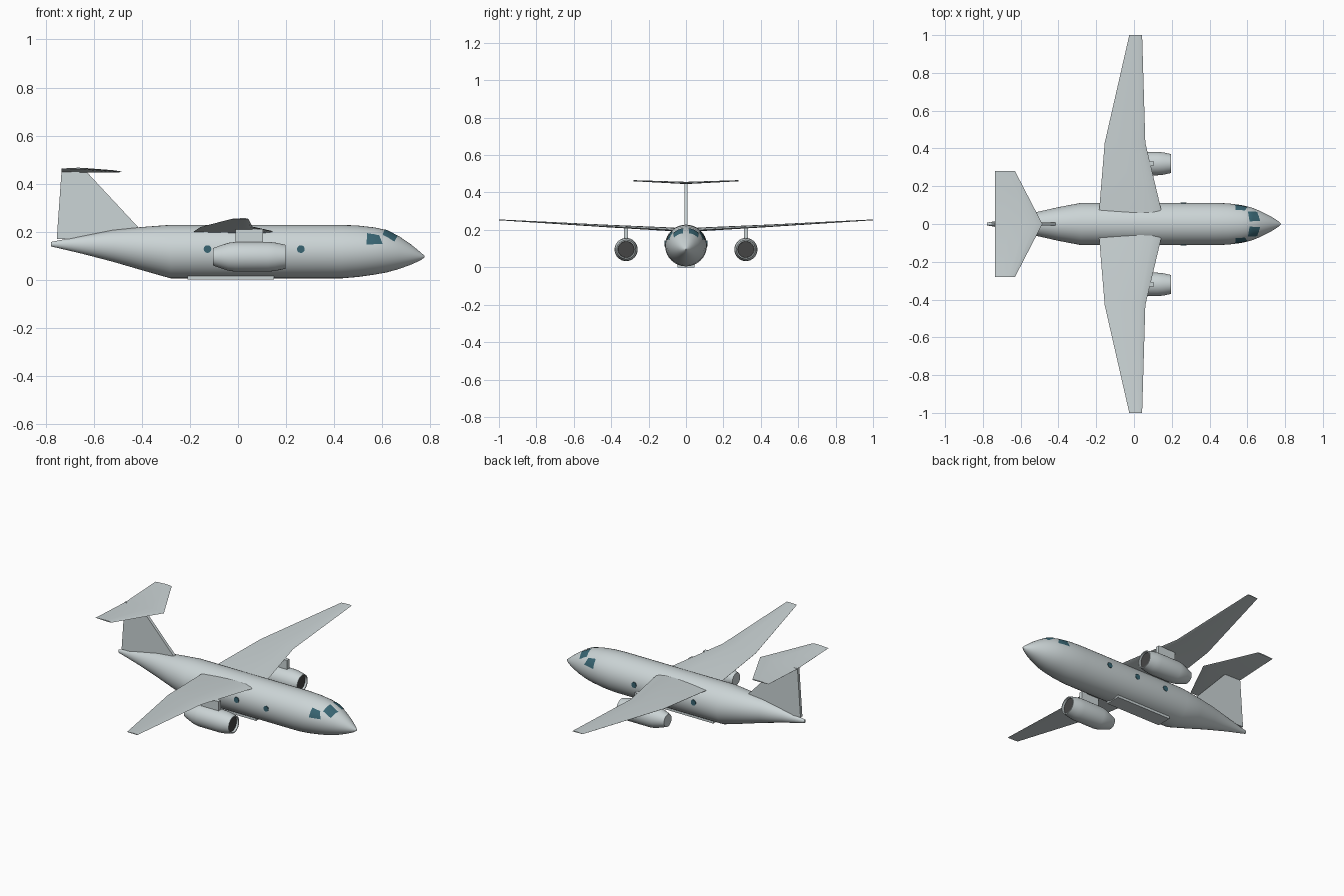
import bpy, bmesh, math
from mathutils import Matrix

if "Cube" in bpy.data.objects:
    bpy.data.objects.remove(bpy.data.objects["Cube"])


def material(name, color):
    m = bpy.data.materials.new(name)
    m.diffuse_color = (*color, 1)
    m.use_nodes = True
    m.node_tree.nodes["Principled BSDF"].inputs["Base Color"].default_value = m.diffuse_color
    return m


PAINT = material("paint", (0.60, 0.66, 0.67))
GLASS = material("glass", (0.04, 0.13, 0.17))
DARK = material("intake_dark", (0.06, 0.06, 0.06))


def make(name, bm, mat, angle=30):
    bmesh.ops.recalc_face_normals(bm, faces=bm.faces)
    me = bpy.data.meshes.new(name)
    bm.to_mesh(me)
    bm.free()
    ob = bpy.data.objects.new(name, me)
    bpy.context.collection.objects.link(ob)
    me.materials.append(mat)
    bpy.ops.object.select_all(action='DESELECT')
    ob.select_set(True)
    bpy.context.view_layer.objects.active = ob
    bpy.ops.object.shade_smooth_by_angle(angle=math.radians(angle))
    return ob


def loft(name, rings, mat, angle=30, caps=True):
    """Skin closed rings of points, with flat end caps."""
    bm = bmesh.new()
    vs = [[bm.verts.new(p) for p in r] for r in rings]
    n = len(vs[0])
    for a, b in zip(vs, vs[1:]):
        for i in range(n):
            j = (i + 1) % n
            bm.faces.new((a[i], a[j], b[j], b[i]))
    if caps:
        bm.faces.new(vs[0])
        bm.faces.new(vs[-1])
    return make(name, bm, mat, angle)


def box(name, x, y, z):
    bm = bmesh.new()
    bmesh.ops.create_cube(bm, size=1)
    for v in bm.verts:
        v.co = [r[0] + (c + 0.5) * (r[1] - r[0]) for c, r in zip(v.co, (x, y, z))]
    return make(name, bm, PAINT)


# Fuselage stations: x, bottom z, top z, half width
STATIONS = [(-0.778, 0.138, 0.157, 0.007), (-0.65, 0.108, 0.182, 0.032),
            (-0.52, 0.074, 0.207, 0.062), (-0.40, 0.039, 0.219, 0.089),
            (-0.28, 0.005, 0.228, 0.112), (0.43, 0.005, 0.228, 0.112),
            (0.50, 0.011, 0.225, 0.109), (0.57, 0.021, 0.217, 0.100),
            (0.62, 0.030, 0.206, 0.088), (0.67, 0.044, 0.181, 0.068),
            (0.72, 0.062, 0.147, 0.043), (0.76, 0.080, 0.114, 0.018),
            (0.777, 0.093, 0.099, 0.003)]


def skin(x, a, off=0.0):
    """Point on the fuselage at station x, angle a from the top."""
    for s, t in zip(STATIONS, STATIONS[1:]):
        if x <= t[0]:
            break
    k = (x - s[0]) / (t[0] - s[0])
    lo, hi, w = [s[i] + k * (t[i] - s[i]) for i in (1, 2, 3)]
    return (x, (w + off) * math.sin(a),
            (lo + hi) / 2 + ((hi - lo) / 2 + off) * math.cos(a))


loft("fuselage", [[skin(s[0], math.tau * i / 40) for i in range(40)]
                  for s in STATIONS], PAINT, 35)
box("belly_fairing", (-0.21, 0.15), (-0.045, 0.045), (0.0, 0.03))

# Lens-like aerofoil: chord fraction, thickness fraction
FOIL = [(0, 0), (0.04, 0.4), (0.15, 0.85), (0.35, 1), (0.7, 0.6), (1, 0.05),
        (1, -0.05), (0.7, -0.3), (0.35, -0.5), (0.15, -0.5), (0.04, -0.3)]


def foil(lead, trail, y, z, thick):
    return [(lead + t * (trail - lead), y, z + h * thick) for t, h in FOIL]


# Main wing and tailplane, tip to tip: leading x, trailing x, y, z, thickness
WING = [(0.155, -0.188, 0.0, 0.193, 0.013), (0.143, -0.184, 0.08, 0.200, 0.013),
        (0.060, -0.155, 0.43, 0.219, 0.009), (0.043, -0.025, 1.0, 0.253, 0.003)]
TAIL = [(-0.485, -0.735, 0.0, 0.449, 0.008), (-0.63, -0.735, 0.28, 0.462, 0.004)]
for name, half in (("wing", WING), ("tailplane", TAIL)):
    full = [(l, t, -y, z, h) for l, t, y, z, h in half[:0:-1]] + half
    loft(name, [foil(*s) for s in full], PAINT, 30)

# Tail fin
FIN = [(-0.755, 0.168), (-0.735, 0.452), (-0.63, 0.448), (-0.41, 0.212), (-0.44, 0.17)]
loft("tail_fin", [[(x, y, z) for x, z in FIN] for y in (-0.009, 0.009)], PAINT)

# Engine nacelle profile, tail to lip and back into the intake: x, radius
NACELLE = [(-0.105, 0.036), (-0.07, 0.048), (-0.04, 0.058), (-0.01, 0.062),
           (0.125, 0.062), (0.155, 0.059), (0.197, 0.050), (0.197, 0.044), (0.165, 0.042)]


def ring(x, r, y, z, n=32):
    return [(x, y + r * math.cos(math.tau * i / n), z + r * math.sin(math.tau * i / n))
            for i in range(n)]


for side, sy in (("left", 1), ("right", -1)):
    cy = 0.32 * sy
    loft(side + "_engine", [ring(x, r, cy, 0.095) for x, r in NACELLE], PAINT, 35)
    loft(side + "_intake", [ring(x, 0.0425, cy, 0.095) for x in (0.166, 0.185)], DARK)
    box(side + "_pylon", (-0.01, 0.105), (cy - 0.011, cy + 0.011), (0.145, 0.210))

    # Round cabin windows
    for k, x in enumerate((0.262, 0.068, -0.127)):
        bm = bmesh.new()
        bmesh.ops.create_cone(bm, cap_ends=True, segments=20, radius1=0.016,
                              radius2=0.016, depth=0.008,
                              matrix=Matrix.Translation((x, sy * 0.110, 0.127))
                              @ Matrix.Rotation(math.pi / 2, 4, 'X'))
        make(f"{side}_cabin_window_{k + 1}", bm, GLASS)

    # Cockpit panes hugging the skin: corner (x, degrees from top) top rear,
    # top front, low front, low rear
    for name, c in (("windscreen", ((0.612, 8), (0.668, 14), (0.652, 56), (0.603, 44))),
                    ("side_pane", ((0.538, 44), (0.588, 47), (0.603, 72), (0.535, 75)))):
        bm = bmesh.new()
        n = 6
        grid = []
        for i in range(n + 1):
            row = []
            for j in range(n + 1):
                u, v = i / n, j / n
                x, a = [(1 - v) * ((1 - u) * c[0][m] + u * c[1][m])
                        + v * ((1 - u) * c[3][m] + u * c[2][m]) for m in (0, 1)]
                row.append(bm.verts.new(skin(x, sy * math.radians(a), 0.002)))
            grid.append(row)
        for i in range(n):
            for j in range(n):
                f = bm.faces.new((grid[i][j], grid[i][j + 1],
                                  grid[i + 1][j + 1], grid[i + 1][j]))
        ob = make(f"{side}_{name}", bm, GLASS)
        # Make sure the open pane faces outward
        if sum(p.normal.y * sy + p.normal.z for p in ob.data.polygons) < 0:
            ob.data.flip_normals()
